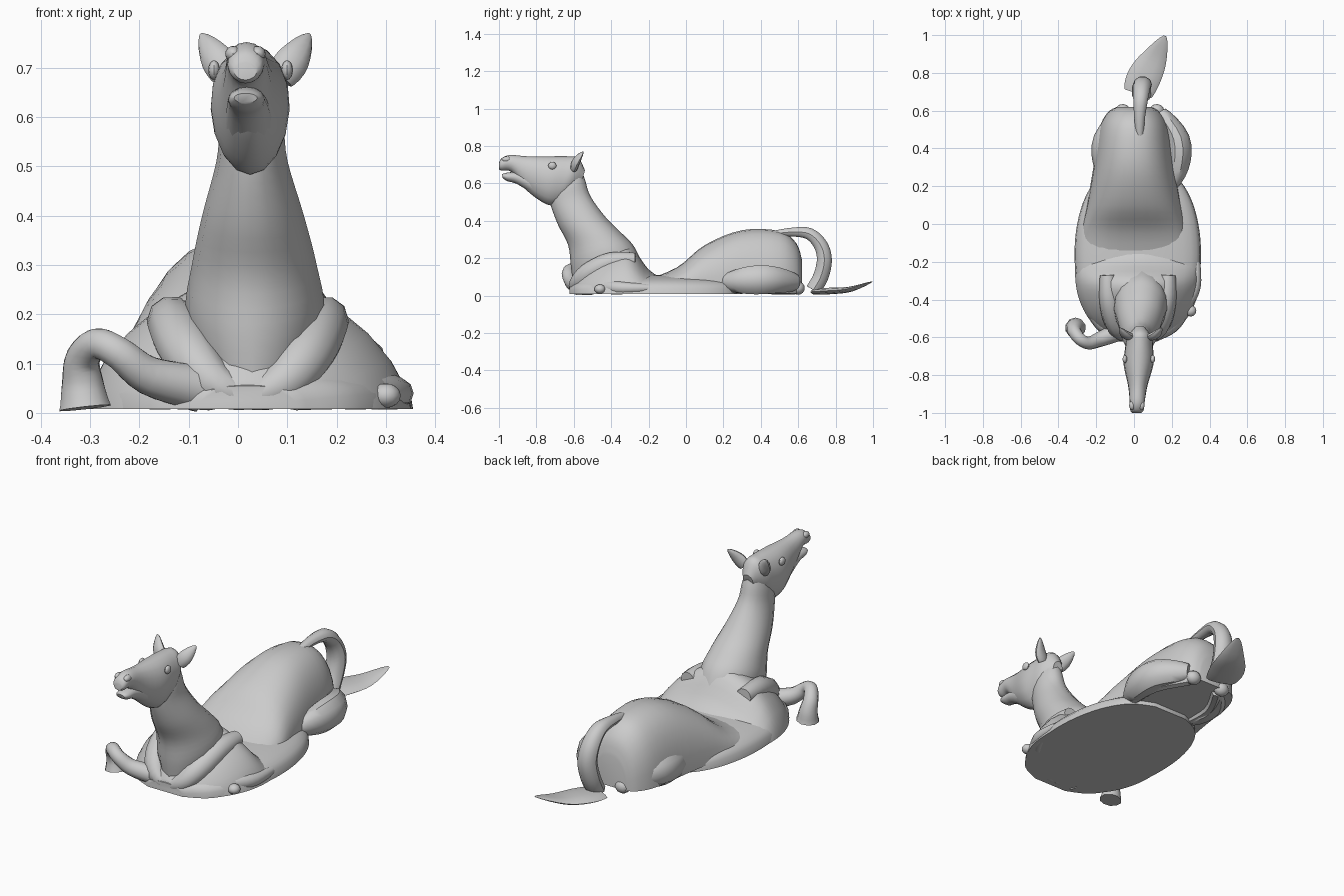
import bpy, bmesh, math
from mathutils import Vector

cube = bpy.data.objects.get("Cube")
if cube:
    bpy.data.objects.remove(cube, do_unlink=True)

COLOUR = (.6, .6, .6, 1)
grey = bpy.data.materials.new("plain grey")
grey.use_nodes = True
grey.diffuse_color = COLOUR
grey.node_tree.nodes["Principled BSDF"].inputs["Base Color"].default_value = COLOUR
MID = .02  # the body sits slightly to one side


def finish(obj):
    """Give an object the shared colour and smooth shading."""
    obj.data.materials.append(grey)
    bpy.ops.object.select_all(action="DESELECT")
    bpy.context.view_layer.objects.active = obj
    obj.select_set(True)
    bpy.ops.object.shade_smooth_by_angle(angle=math.radians(40))


def loft(name, rings):
    """Skin a list of equal-length point rings and cap both ends."""
    bm = bmesh.new()
    loops = [[bm.verts.new(point) for point in ring] for ring in rings]
    for near, far in zip(loops, loops[1:]):
        for i in range(len(near)):
            bm.faces.new((near[i - 1], near[i], far[i], far[i - 1]))
    bm.faces.new(loops[0])
    bm.faces.new(loops[-1])
    bmesh.ops.recalc_face_normals(bm, faces=bm.faces)
    mesh = bpy.data.meshes.new(name)
    bm.to_mesh(mesh)
    bm.free()
    obj = bpy.data.objects.new(name, mesh)
    bpy.context.collection.objects.link(obj)
    finish(obj)


def spline(rows, steps=4):
    """Smooth curve through rows of numbers, using Catmull-Rom tangents."""
    rows = [Vector(row) for row in rows]
    last = len(rows) - 1
    slopes = [(rows[min(i + 1, last)] - rows[max(i - 1, 0)]) / 2 for i in range(last + 1)]
    curve = []
    for i in range(last):
        for step in range(steps):
            t = step / steps
            ease = t * t * (3 - 2 * t)
            curve.append(rows[i].lerp(rows[i + 1], ease)
                         + slopes[i] * t * (1 - t) ** 2 - slopes[i + 1] * t * t * (1 - t))
    return curve + [rows[-1]]


def dome(name, rows, centre, power, sides=14, floor=.008):
    """Flat-bottomed mound; each row holds y, half width and top."""
    rings = []
    for y, half, top in spline(rows):
        ring = []
        for i in range(sides + 1):
            angle = math.pi * i / sides
            across, up = math.cos(angle), abs(math.sin(angle))
            ring.append((centre + half * math.copysign(abs(across) ** power, across),
                         y, floor + (top - floor) * up ** power))
        rings.append(ring)
    loft(name, rings)


def lean(y):
    """Sideways drift of the head and neck towards the muzzle."""
    return .05 + .035 * y


def trunk(name, rows, sides=16):
    """Oval body; each row holds upper y and z, lower y and z, half width."""
    rings = []
    for upper_y, upper_z, lower_y, lower_z, half in spline(rows):
        ring = []
        for i in range(sides):
            angle = math.tau * i / sides
            mix = (1 - math.cos(angle)) / 2
            y = upper_y + (lower_y - upper_y) * mix
            ring.append((lean(y) + half * math.sin(angle) * (1 - mix / 8),
                         y, upper_z + (lower_z - upper_z) * mix))
        rings.append(ring)
    loft(name, rings)


def tube(name, points, start, end, swell=0, flat=1, side=(1, 0, 0), sides=10):
    """Limb along points: radius runs from start to end, plus a swell between."""
    path = spline(points)
    last = len(path) - 1
    rings = []
    for i, point in enumerate(path):
        t = i / last
        radius = start + (end - start) * t + swell * math.sin(math.pi * t)
        along = (path[min(i + 1, last)] - path[max(i - 1, 0)]).normalized()
        u = Vector(side)
        u = (u - along * u.dot(along)).normalized()
        v = along.cross(u) * flat
        angles = [math.tau * k / sides for k in range(sides)]
        rings.append([point + radius * (u * math.cos(a) + v * math.sin(a)) for a in angles])
    loft(name, rings)


def ball(name, centre, size):
    """Small ellipsoid."""
    bpy.ops.mesh.primitive_uv_sphere_add(segments=12, ring_count=8, location=centre, scale=size)
    obj = bpy.context.object
    obj.name = name
    finish(obj)


# Body: rump, spreading belly and sloping shoulders
dome("rump", [(-.25, .28, .07), (-.05, .28, .15), (.1, .25, .27), (.3, .215, .35),
              (.5, .185, .345), (.59, .14, .28), (.62, .09, .19)],
     centre=0, power=.88, floor=.03)
arc = [math.radians(degrees) for degrees in range(-80, 81, 20)]
dome("belly", [(.47 * math.sin(a) - .16, .335 * math.cos(a) ** .7, .11 * math.cos(a) ** .4)
               for a in arc], centre=MID, power=.7)
dome("shoulders", [(-.1, .32, .08), (-.2, .33, .14), (-.3, .33, .27), (-.4, .31, .26),
                   (-.5, .26, .2), (-.58, .18, .12), (-.62, .1, .06)], centre=MID, power=1.2)

# Neck, head and jaw
trunk("neck", [(-.2, .08, -.6, .04, .12), (-.27, .25, -.615, .15, .15),
               (-.34, .33, -.63, .27, .135), (-.43, .42, -.685, .38, .11),
               (-.51, .53, -.725, .49, .077), (-.54, .62, -.73, .55, .068),
               (-.57, .7, -.71, .6, .05)])
trunk("head", [(-.54, .67, -.56, .6, .03), (-.575, .735, -.64, .52, .07),
               (-.63, .745, -.7, .485, .08), (-.73, .745, -.76, .495, .084),
               (-.85, .745, -.86, .57, .055), (-.94, .752, -.93, .66, .043),
               (-.985, .735, -.985, .668, .038), (-1, .71, -1, .675, .025)])
trunk("lower_jaw", [(-.8, .64, -.8, .53, .055), (-.9, .66, -.9, .595, .042),
                    (-.96, .657, -.955, .612, .038), (-.985, .648, -.98, .628, .025)])

for s, word in ((-1, "right"), (1, "left")):
    # Ears, eyes and nostrils
    base = .035
    tube(word + "_ear", [(base + s * .05, -.6, .68), (base + s * .08, -.585, .72),
                         (base + s * .11, -.55, .768)],
         start=.03, end=.004, swell=.016, flat=.6, side=(1, 0, -s))
    ball(word + "_eye", (lean(-.7) + s * .074, -.715, .695), (.012, .022, .02))
    ball(word + "_nostril", (lean(-1) + s * .025, -.96, .728), (.016, .025, .016))

    # Fold of skin running round the chest beside the neck
    tube(word + "_chest_fold", [(MID + s * .16, -.27, .19), (MID + s * .15, -.4, .18),
                                (MID + s * .12, -.52, .12), (MID + s * .07, -.58, .06),
                                (MID, -.59, .03)],
         start=.04, end=.025, swell=.025)

    # Folded hind leg lying beside and beneath the rump
    hip = .04 + s * .19
    tube(word + "_thigh", [(hip - s * .04, .18, .07), (hip, .3, .08), (hip, .45, .085),
                           (hip - s * .09, .59, .07)], start=.02, end=.035, swell=.04, flat=1.2)
    tube(word + "_shank", [(hip - s * .02, .22, .04), (hip - s * .02, .42, .035),
                           (hip - s * .1, .58, .035)], start=.025, end=.03, sides=7)
    ball(word + "_hind_hoof", (.03 + s * .09, .6, .04), (.04, .035, .035))

# Forelegs: one curled out in front, one tucked under the shoulder
tube("right_foreleg", [(-.08, -.57, .05), (-.18, -.61, .075), (-.24, -.63, .12),
                       (-.285, -.61, .14), (-.315, -.57, .11), (-.315, -.55, .06),
                       (-.31, -.55, .01)],
     start=.05, end=.055, swell=-.02, side=(0, 1, 0))
tube("left_foreleg", [(.2, -.5, .045), (.27, -.42, .045), (.32, -.33, .04), (.33, -.2, .04)],
     start=.035, end=.02, swell=.01)
ball("left_fore_hoof", (.3, -.46, .035), (.03, .03, .025))

# Tail: arched dock, then a tuft lying on the ground
tube("tail", [(.03, .46, .33), (.03, .57, .34), (.035, .66, .33), (.04, .72, .27),
              (.045, .74, .19), (.04, .72, .1), (.04, .68, .03)],
     start=.018, end=.05, swell=.012, flat=.85)
tube("tail_tuft", [(.02, .69, .02), (.05, .77, .025), (.11, .88, .035), (.165, .995, .075)],
     start=.075, end=.008, swell=.042, flat=.2, side=(1, -.4, 0))
